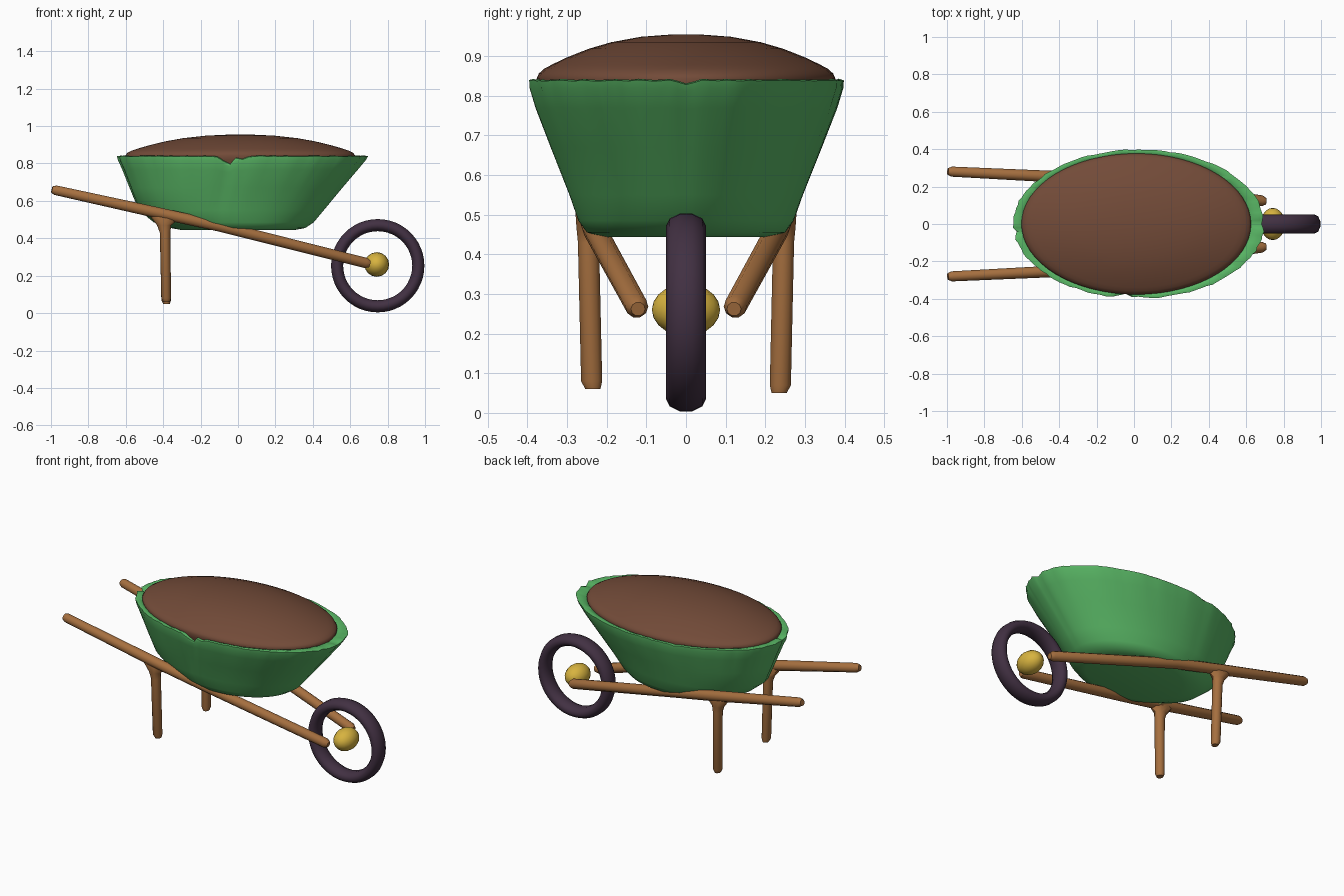
import bpy, bmesh, math, random
from mathutils import Vector, Matrix

random.seed(4)
if "Cube" in bpy.data.objects:
    bpy.data.objects.remove(bpy.data.objects["Cube"])


def material(name, rgb):
    m = bpy.data.materials.new(name)
    m.use_nodes = True
    m.diffuse_color = (*rgb, 1)
    m.node_tree.nodes["Principled BSDF"].inputs["Base Color"].default_value = (*rgb, 1)
    return m


GREEN = material("leaf green", (0.10, 0.47, 0.13))
SOIL = material("soil brown", (0.17, 0.07, 0.04))
WOOD = material("wood", (0.38, 0.16, 0.05))
TYRE = material("dark purple", (0.054, 0.03, 0.055))
HUB = material("brass yellow", (0.68, 0.45, 0.05))


def finish(name, bm, mat, angle=40):
    bmesh.ops.recalc_face_normals(bm, faces=bm.faces)
    mesh = bpy.data.meshes.new(name)
    bm.to_mesh(mesh)
    bm.free()
    mesh.materials.append(mat)
    obj = bpy.data.objects.new(name, mesh)
    bpy.context.collection.objects.link(obj)
    bpy.ops.object.select_all(action='DESELECT')
    bpy.context.view_layer.objects.active = obj
    obj.select_set(True)
    bpy.ops.object.shade_smooth_by_angle(angle=math.radians(angle))
    return obj


def loft(bm, rings, cap_start=True, cap_end=True, closed=False):
    """Skin a list of point rings."""
    loops = [[bm.verts.new(p) for p in ring] for ring in rings]
    pairs = list(zip(loops, loops[1:]))
    if closed:
        pairs.append((loops[-1], loops[0]))
    for a, b in pairs:
        n = len(a)
        for i in range(n):
            j = (i + 1) % n
            bm.faces.new((a[i], a[j], b[j], b[i]))
    if cap_start:
        bm.faces.new(loops[0])
    if cap_end:
        bm.faces.new(loops[-1])


def rod(bm, stations, sides=10):
    """Rod through (point, radius x, radius y) stations, rounded by the radii."""
    points = [Vector(s[0]) for s in stations]
    axis = (points[-1] - points[0]).normalized()
    turn = axis.to_track_quat('Z', 'Y')
    rings = []
    for p, (_, rx, ry) in zip(points, stations):
        rings.append([p + turn @ Vector((rx * math.cos(t), ry * math.sin(t), 0))
                      for t in (math.tau * i / sides for i in range(sides))])
    loft(bm, rings)


# Tub: lofted ovals with creases, torn notches and a ragged rim
N = 120
# z, x left, x right, y half width, raggedness
TUB = [(0.444, -0.30, 0.30, 0.21, 0), (0.455, -0.36, 0.36, 0.25, 0),
       (0.485, -0.45, 0.405, 0.272, 0), (0.55, -0.53, 0.46, 0.295, 0),
       (0.67, -0.58, 0.56, 0.343, 0.1), (0.77, -0.62, 0.645, 0.382, 0.4),
       (0.82, -0.642, 0.685, 0.397, 0.8), (0.84, -0.646, 0.695, 0.398, 1),
       (0.843, -0.625, 0.67, 0.388, 1), (0.835, -0.59, 0.62, 0.37, 0.6),
       (0.76, -0.55, 0.57, 0.34, 0)]
# angle, width, depth of each crease
CREASES = [(-1.69, 0.055, 1.0), (-1.56, 0.035, 0.4), (0.0, 0.05, 0.25),
           (3.26, 0.035, 0.4), (1.9, 0.05, 0.2)]
rag = [random.uniform(-1, 1) for _ in range(N)]


def crease(t):
    total = 0
    for angle, width, depth in CREASES:
        d = (t - angle + math.pi) % math.tau - math.pi
        total += depth * math.exp(-(d / width) ** 2)
    return total


rings = []
for z, left, right, half, ragged in TUB:
    ring = []
    for i in range(N):
        t = math.tau * i / N
        c = crease(t)
        depth = max(0, (z - 0.45) / 0.39)
        s = 1 - 0.06 * c * depth + 0.007 * ragged * rag[i]
        lower = ragged * (0.045 * c + 0.003 * abs(rag[i - 3]))
        ring.append(((left + right) / 2 + (right - left) / 2 * s * math.cos(t),
                     half * s * math.sin(t), z - lower))
    rings.append(ring)
bm = bmesh.new()
loft(bm, rings, cap_end=False)
finish("tub", bm, GREEN, 50)

# Soil: low oval mound
bm = bmesh.new()
rings = []
for r, z in [(0.96, 0.78), (0.99, 0.82), (1, 0.843), (0.985, 0.856)] + [
        (k / 10, 0.955 - 0.098 * (k / 10) ** 2.3) for k in (9.5, 9, 8, 6.5, 5, 3, 1)]:
    rings.append([(0.012 + 0.614 * r * math.cos(math.tau * i / 64),
                   0.377 * r * math.sin(math.tau * i / 64), z) for i in range(64)])
loft(bm, rings)
finish("soil_mound", bm, SOIL, 60)

# Shafts and legs on both sides
for side, label in ((-1, "front"), (1, "back")):
    path = [Vector((x, side * y, z)) for x, y, z in
            [(-0.995, 0.281, 0.661), (-0.975, 0.28, 0.657), (-0.40, 0.252, 0.53),
             (-0.10, 0.232, 0.465), (0.685, 0.124, 0.268), (0.705, 0.121, 0.262)]]
    radii = [0.018, 0.027, 0.031, 0.03, 0.029, 0.018]
    bm = bmesh.new()
    rod(bm, [(p, r, r) for p, r in zip(path, radii)])
    finish(label + "_shaft", bm, WOOD)

    bm = bmesh.new()
    foot = 0.05 if side > 0 else 0.06
    leg = [((-0.382, foot, 0.235), 0.018, 0.02), ((-0.384, foot + 0.02, 0.238), 0.026, 0.028),
           ((-0.39, 0.43, 0.246), 0.028, 0.028), ((-0.395, 0.47, 0.248), 0.038, 0.03),
           ((-0.402, 0.505, 0.25), 0.07, 0.03), ((-0.405, 0.53, 0.25), 0.085, 0.022)]
    rings = [[(x + rx * math.cos(t), side * y + ry * math.sin(t),
               z - 0.22 * rx * math.cos(t) * (z > 0.48))
              for t in (math.tau * i / 10 for i in range(10))]
             for (x, z, y), rx, ry in leg]
    loft(bm, rings)
    finish(label + "_leg", bm, WOOD)

# Wheel: ring with a wide oval section
bm = bmesh.new()
rings = []
for i in range(48):
    a = math.tau * i / 48
    ring = []
    for j in range(10):
        b = math.tau * (j + 0.5) / 10
        r = 0.217 + 0.034 * math.cos(b)
        ring.append((0.747 + r * math.cos(a), 0.051 * math.sin(b), 0.256 + 0.004 + r * math.sin(a)))
    rings.append(ring)
loft(bm, rings, False, False, closed=True)
wheel = finish("wheel", bm, TYRE, 60)
low = min(v.co.z for v in wheel.data.vertices)
wheel.location.z = -low + 0.004

# Hub: brass ball stretched along the axle
bm = bmesh.new()
bmesh.ops.create_uvsphere(bm, u_segments=16, v_segments=10, radius=1,
                          matrix=Matrix.Translation((0.742, 0, 0.26))
                          @ Matrix.Diagonal((0.066, 0.086, 0.066, 1))
                          @ Matrix.Rotation(math.pi / 2, 4, 'X'))
finish("hub", bm, HUB, 60)
